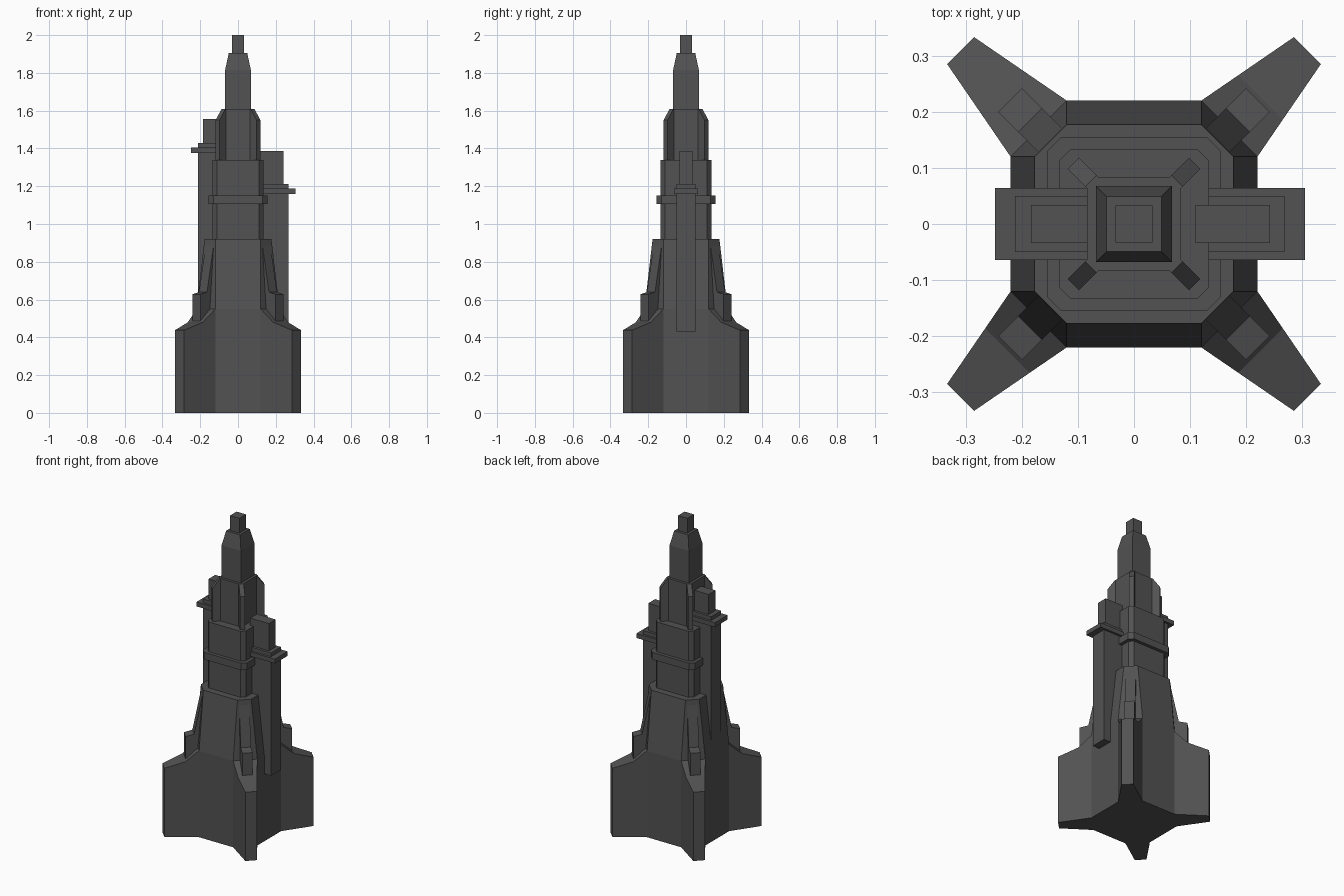
import bpy, bmesh, math
from mathutils import Matrix

if "Cube" in bpy.data.objects:
    bpy.data.objects.remove(bpy.data.objects["Cube"])

mat = bpy.data.materials.new("dark grey")
mat.diffuse_color = (0.085, 0.085, 0.085, 1)
mat.use_nodes = True
mat.node_tree.nodes["Principled BSDF"].inputs["Base Color"].default_value = mat.diffuse_color


def loft(name, rings, turn=0.0):
    """Skin a list of equal-length point rings, cap both ends, turn about z."""
    bm = bmesh.new()
    loops = [[bm.verts.new(p) for p in ring] for ring in rings]
    n = len(loops[0])
    for a, b in zip(loops, loops[1:]):
        for i in range(n):
            j = (i + 1) % n
            bm.faces.new((a[i], a[j], b[j], b[i]))
    bm.faces.new(loops[0][::-1])
    bm.faces.new(loops[-1])
    bm.transform(Matrix.Rotation(turn, 4, 'Z'))
    bmesh.ops.recalc_face_normals(bm, faces=bm.faces)
    me = bpy.data.meshes.new(name)
    bm.to_mesh(me)
    bm.free()
    me.materials.append(mat)
    ob = bpy.data.objects.new(name, me)
    bpy.context.collection.objects.link(ob)
    return ob


def octagon(h, c, z):
    """Square of half width h whose flat sides reach only to +-c."""
    return [(h, -c, z), (h, c, z), (c, h, z), (-c, h, z),
            (-h, c, z), (-h, -c, z), (-c, -h, z), (c, -h, z)]


def square(h, z):
    return [(h, -h, z), (h, h, z), (-h, h, z), (-h, -h, z)]


def box(name, x0, x1, hy, z0, z1):
    return loft(name, [[(x0, -hy, z), (x1, -hy, z), (x1, hy, z), (x0, hy, z)]
                       for z in (z0, z1)])


def plate(name, profile, hw, turn):
    """Radial profile (r, z) given thickness 2*hw."""
    return loft(name, [[(r, s * hw, z) for r, z in profile] for s in (-1, 1)], turn)


# central body, widest at the bottom
loft("base_hull", [octagon(.22, .12, 0), octagon(.22, .12, .55), octagon(.177, .12, .92)])
loft("middle_body", [octagon(.134, .112, .9), octagon(.134, .112, 1.34)])
loft("collar", [octagon(.155, .13, 1.105), octagon(.155, .13, 1.15)])
loft("upper_body", [octagon(.084, .07, 1.33), octagon(.084, .07, 1.61)])
loft("spire", [square(.068, 1.6), square(.068, 1.815), square(.049, 1.905)])
loft("antenna", [square(.033, 1.9), square(.033, 2.0)])

# four diagonal sets of fins and ribs
for i, where in enumerate(("back_right", "back_left", "front_left", "front_right")):
    turn = math.radians(45 + 90 * i)
    # tapering fin: radius, half width, top height
    stations = ((.2404, .0707, .55), (.319, .056, .48), (.437, .034, .438))
    loft("fin_" + where,
         [[(r, -w, 0), (r, w, 0), (r, w, z), (r, -w, z)] for r, w, z in stations], turn)
    # lower buttress with its foot block
    plate("buttress_" + where,
          [(.17, .45), (.312, .45), (.312, .628), (.262, .64), (.206, .92), (.17, .92)],
          .03, turn)
    # small rib on the upper body
    plate("upper_rib_" + where,
          [(.08, 1.33), (.1525, 1.33), (.1525, 1.55), (.109, 1.61), (.08, 1.61)],
          .0142, turn)

# side towers: sign, shaft, plate and turret reach, inner edges, heights
for side, s, shaft, rim, turret, inner, t_in, z0, zp in (
        ("right", 1, .268, .305, .242, .12, .11, .43, 1.16),
        ("left", -1, .2125, .248, .184, .08, .08, .5, 1.376)):
    top = 1.386 if s > 0 else 1.556
    box(side + "_tower_shaft", s * inner, s * shaft, .05, z0, zp + .052)
    box(side + "_tower_platform", s * inner, s * rim, .064, zp, zp + .028)
    box(side + "_tower_turret", s * t_in, s * turret, .034, zp + .04, top)
